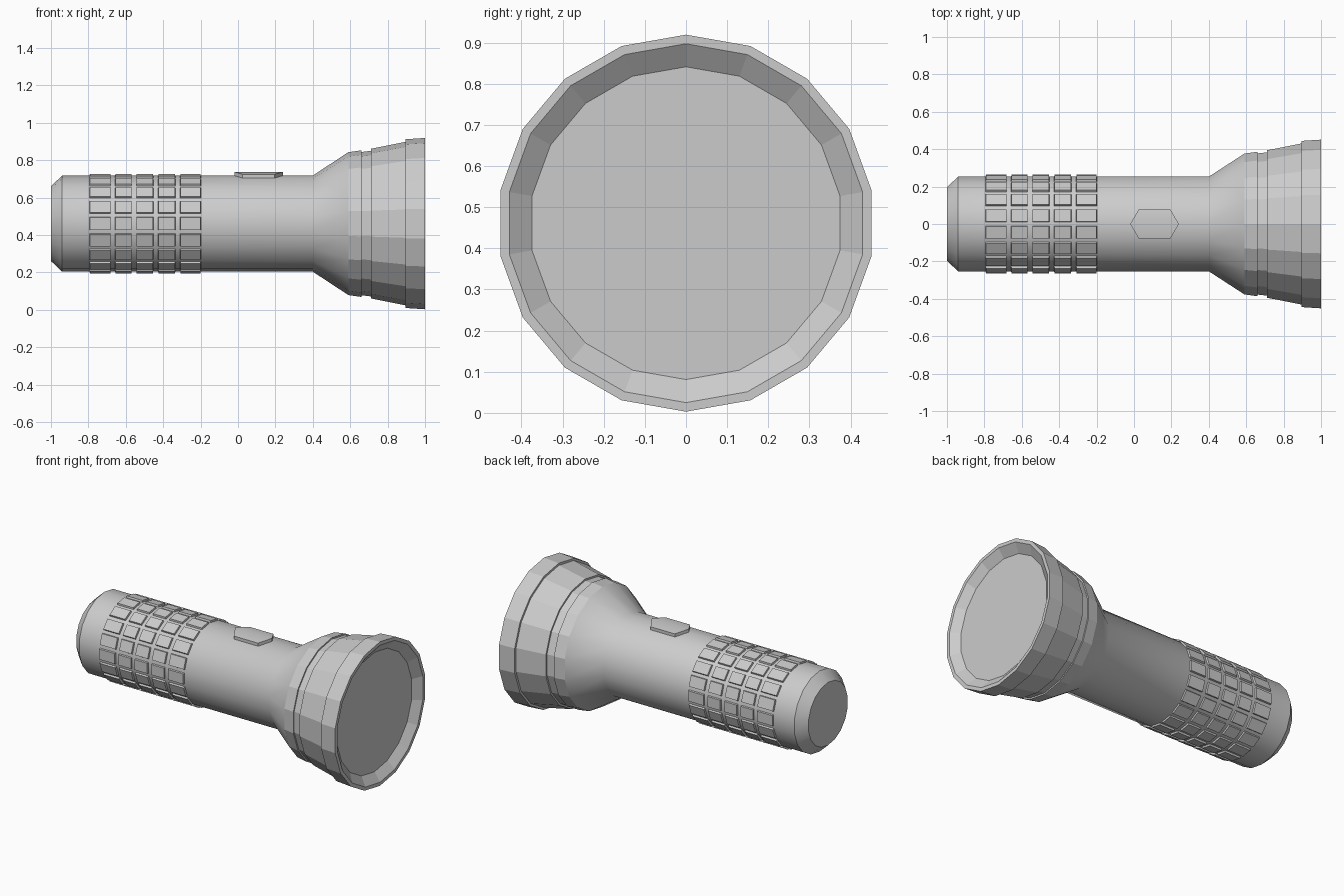
import bpy, bmesh
from math import sin, cos, radians
from mathutils import Matrix, Vector

if "Cube" in bpy.data.objects:
    bpy.data.objects.remove(bpy.data.objects["Cube"])

SIDES = 18
AXIS_Z = 0.461


def make_object(name, bm, smooth_angle=None):
    bmesh.ops.recalc_face_normals(bm, faces=bm.faces[:])
    mesh = bpy.data.meshes.new(name)
    bm.to_mesh(mesh)
    bm.free()
    ob = bpy.data.objects.new(name, mesh)
    bpy.context.collection.objects.link(ob)
    if smooth_angle:
        bpy.ops.object.select_all(action='DESELECT')
        ob.select_set(True)
        bpy.context.view_layer.objects.active = ob
        bpy.ops.object.shade_smooth_by_angle(angle=radians(smooth_angle))
    return ob


def lathe(name, profile, cap_start=False, cap_end=False, smooth_angle=None):
    """Turn (x, radius) points around the long axis, one vertex straight up."""
    bm = bmesh.new()
    rings = []
    for x, r in profile:
        rings.append([bm.verts.new((x, r * sin(radians(i * 360 / SIDES)),
                                    AXIS_Z + r * cos(radians(i * 360 / SIDES))))
                      for i in range(SIDES)])
    for a, b in zip(rings, rings[1:]):
        for i in range(SIDES):
            j = (i + 1) % SIDES
            bm.faces.new((a[i], a[j], b[j], b[i]))
    if cap_start:
        bm.faces.new(rings[0])
    if cap_end:
        bm.faces.new(rings[-1])
    return make_object(name, bm, smooth_angle)


# Barrel with chamfered tail and flared neck
lathe("barrel", [(-1.0, 0.20), (-0.94, 0.257), (0.40, 0.257), (0.59, 0.382)],
      cap_start=True, smooth_angle=36)

# Faceted head: collar, groove, bezel, rim and recessed lens
lathe("head", [(0.59, 0.382), (0.66, 0.392), (0.66, 0.383), (0.71, 0.389),
               (0.71, 0.400), (0.895, 0.437), (0.895, 0.451), (1.0, 0.458),
               (1.0, 0.436), (0.96, 0.380)], cap_end=True)

# Grip pads: five rings, one pad on each facet of the barrel
bm = bmesh.new()
for x0, x1 in [(-0.795, -0.68), (-0.658, -0.567), (-0.545, -0.452),
               (-0.428, -0.334), (-0.31, -0.198)]:
    for i in range(SIDES):
        turn = Matrix.Rotation(radians(10 + 20 * i), 4, 'X')
        pad = bmesh.ops.create_cube(bm, size=1)["verts"]
        for v in pad:
            top = v.co.z > 0
            inset = 0.003 if top else 0.0
            v.co = Vector(((x1 - inset) if v.co.x > 0 else (x0 + inset),
                           (0.036 - inset) * (1 if v.co.y > 0 else -1),
                           0.264 if top else 0.247))
            v.co = turn @ v.co + Vector((0, 0, AXIS_Z))
make_object("grip_pads", bm)

# Hexagonal switch that follows the bend of the barrel
bm = bmesh.new()
outline = [(-0.02, 0), (0.025, 0.077), (0.195, 0.077),
           (0.24, 0), (0.195, -0.077), (0.025, -0.077)]
top = [bm.verts.new((x, y, 0.738 - 0.18 * abs(y))) for x, y in outline]
low = [bm.verts.new((x, y, 0.714 - 0.18 * abs(y))) for x, y in outline]
for ring in (top, low):
    bm.faces.new(ring[:4])
    bm.faces.new(ring[3:] + ring[:1])
for i in range(6):
    j = (i + 1) % 6
    bm.faces.new((top[i], top[j], low[j], low[i]))
make_object("switch", bm, smooth_angle=30)
